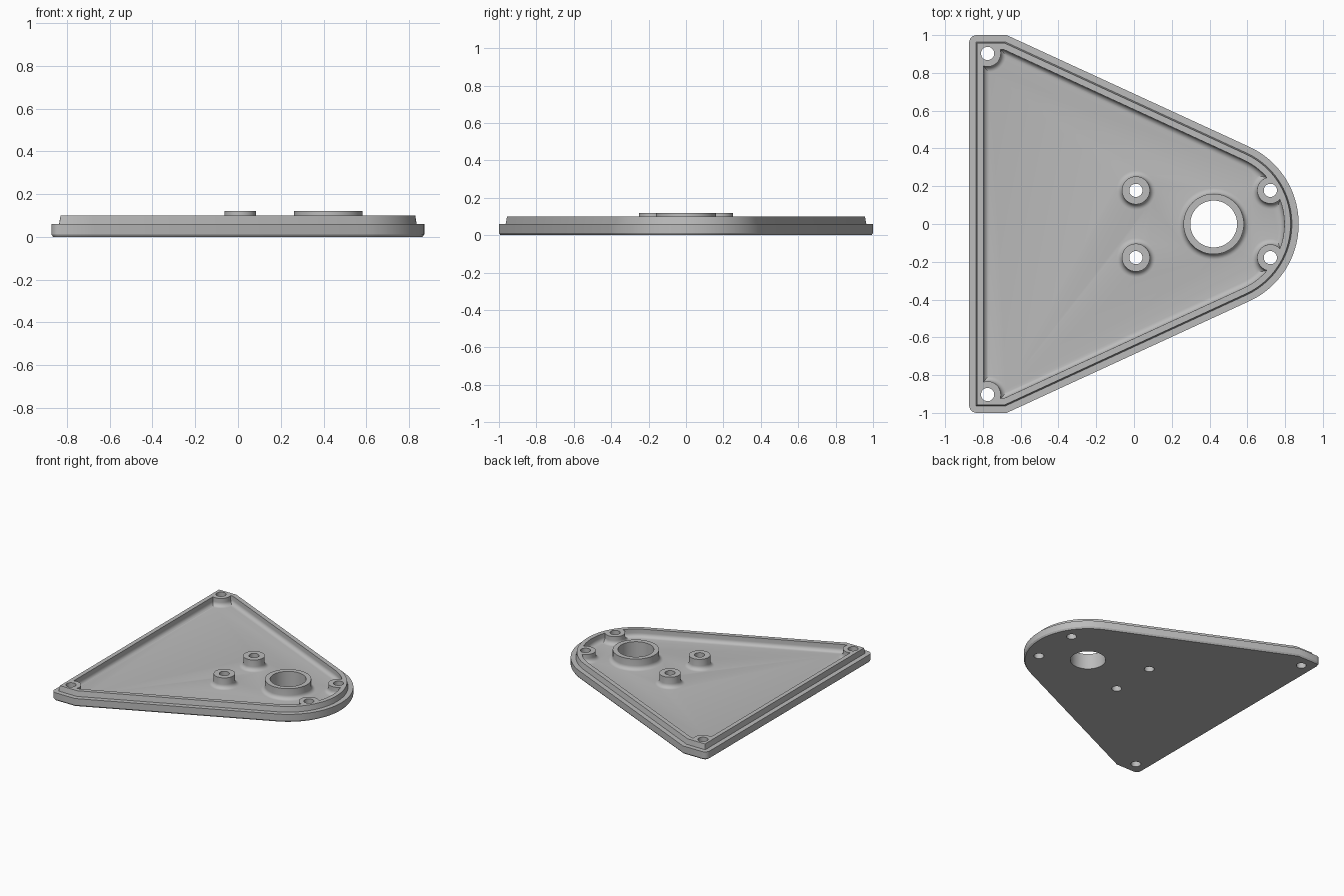
import bpy, bmesh
from math import sin, cos, pi, atan2, hypot

if "Cube" in bpy.data.objects:
    bpy.data.objects.remove(bpy.data.objects["Cube"], do_unlink=True)

grey = bpy.data.materials.new("light grey")
grey.use_nodes = True
grey.diffuse_color = (0.5, 0.5, 0.5, 1)
grey.node_tree.nodes["Principled BSDF"].inputs["Base Color"].default_value = (0.5, 0.5, 0.5, 1)

LEFT, HALF, CX, R = -0.873, 1.0, 0.422, 0.45   # plate outline and its round nose
SLOPE = atan2(0.908, 0.418)                    # direction the slanted sides face
FLOOR, LIP, BOSS = 0.04, 0.10, 0.12            # heights
FILLET = 0.03


def outline(d):
    """Plate outline moved inwards by d, counter-clockwise."""
    r, top, left = R - d, HALF - d, LEFT + d
    nose = [(CX + r * cos(a), r * sin(a)) for a in
            [SLOPE * (2 * i / 48 - 1) for i in range(49)]]
    bend = (CX * cos(SLOPE) + r - top * sin(SLOPE)) / cos(SLOPE)
    c = max(0.04 - d, 0.002)
    corner = [(left + c + c * cos(a), top - c + c * sin(a)) for a in
              [pi / 2 * (1 + i / 6) for i in range(7)]]
    mirrored = [(x, -y) for x, y in reversed(corner)]
    return nose + [(bend, top)] + corner + mirrored + [(bend, -top)]


def circle(x, y, r, n=48):
    return [(x + r * cos(2 * pi * i / n), y + r * sin(2 * pi * i / n)) for i in range(n)]


def loft(name, layers):
    """Closed solid through a stack of (outline, height) layers."""
    bm = bmesh.new()
    rings = [[bm.verts.new((x, y, z)) for x, y in pts] for pts, z in layers]
    bm.faces.new(reversed(rings[0]))
    bm.faces.new(rings[-1])
    for low, high in zip(rings, rings[1:]):
        for i in range(len(low)):
            j = (i + 1) % len(low)
            bm.faces.new((low[i], low[j], high[j], high[i]))
    mesh = bpy.data.meshes.new(name)
    bm.to_mesh(mesh)
    bm.free()
    mesh.materials.append(grey)
    obj = bpy.data.objects.new(name, mesh)
    bpy.context.collection.objects.link(obj)
    return obj


def combine(target, tool, operation):
    """Apply a boolean and discard the tool."""
    mod = target.modifiers.new(operation, 'BOOLEAN')
    mod.operation, mod.object, mod.solver = operation, tool, 'EXACT'
    bpy.context.view_layer.objects.active = target
    bpy.ops.object.modifier_apply(modifier=mod.name)
    bpy.data.objects.remove(tool, do_unlink=True)


def fillet_steps():
    """Quarter-round from the floor up: (outward distance, height)."""
    return [(FILLET * (1 - sin(a)), FLOOR + FILLET * (1 - cos(a)))
            for a in [pi / 2 * i / 6 for i in range(7)]]


def boss(x, y, r, top):
    """Round boss that flares into the floor."""
    foot = [(circle(x, y, r + FILLET), FLOOR - 0.015)]
    flare = [(circle(x, y, r + f), z) for f, z in fillet_steps()]
    return loft("boss", foot + flare + [(circle(x, y, r), top)])


# Flange with a chamfered underside and a raised, slightly tapered lip
plate = loft("cover_plate", [(outline(0.008), 0), (outline(0), 0.012), (outline(0), 0.06),
                             (outline(0.036), 0.0601), (outline(0.043), LIP)])

# Pocket with a rounded foot, leaving the screw bosses standing at the rim
screws = [(x, s * y) for x, y in ((-0.775, 0.903), (0.722, 0.178)) for s in (1, -1)]
pocket = loft("pocket", [(outline(0.076 + f), z) for f, z in fillet_steps()]
              + [(outline(0.076), 0.2)])
for x, y in screws:
    combine(pocket, boss(x, y, 0.07, 0.3), 'DIFFERENCE')
combine(plate, pocket, 'DIFFERENCE')

# Free-standing bosses and the shaft collar
posts = [(0.01, 0.178), (0.01, -0.178)]
for x, y, r in [(x, y, 0.074) for x, y in posts] + [(CX, 0, 0.16)]:
    combine(plate, boss(x, y, r, BOSS), 'UNION')

# Through holes
for x, y, r in [(x, y, 0.035) for x, y in screws + posts] + [(CX, 0, 0.124)]:
    combine(plate, loft("hole", [(circle(x, y, r), -0.1), (circle(x, y, r), 0.4)]), 'DIFFERENCE')

bpy.ops.object.select_all(action='DESELECT')
plate.select_set(True)
bpy.context.view_layer.objects.active = plate
bpy.ops.object.shade_smooth_by_angle(angle=pi / 6)
